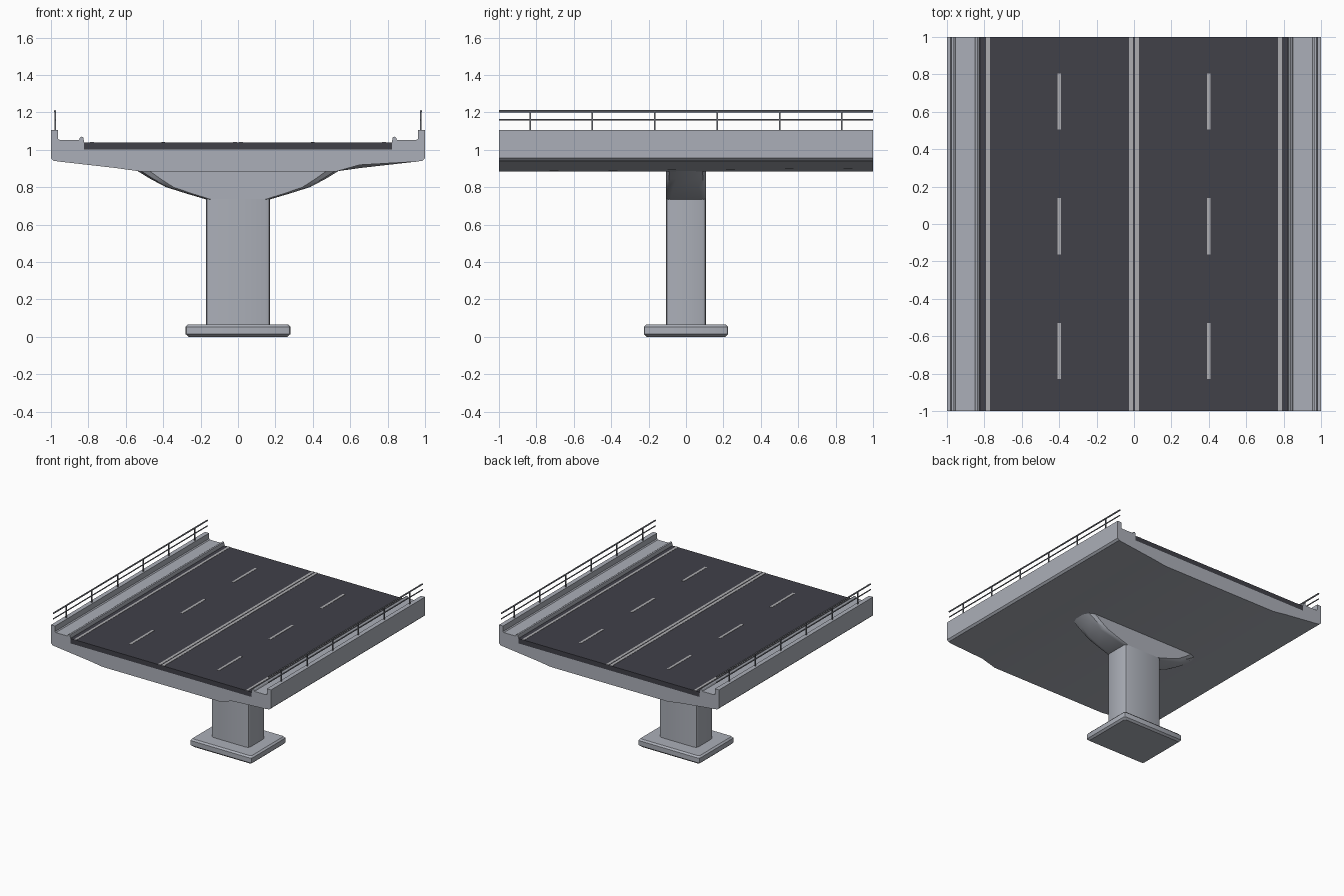
import bpy, bmesh, math

if "Cube" in bpy.data.objects:
    bpy.data.objects.remove(bpy.data.objects["Cube"])


def material(name, rgb):
    m = bpy.data.materials.new(name)
    m.diffuse_color = (*rgb, 1)
    m.use_nodes = True
    m.node_tree.nodes["Principled BSDF"].inputs["Base Color"].default_value = m.diffuse_color
    return m


CONCRETE = material("concrete grey", (0.41, 0.43, 0.48))
ASPHALT = material("asphalt dark", (0.052, 0.052, 0.066))
PAINT = material("road paint", (0.42, 0.42, 0.44))
STEEL = material("railing steel", (0.19, 0.20, 0.23))


def finish(name, bm, mat, smooth=None):
    bmesh.ops.recalc_face_normals(bm, faces=bm.faces)
    me = bpy.data.meshes.new(name)
    bm.to_mesh(me)
    bm.free()
    me.materials.append(mat)
    if smooth:
        me.shade_smooth()
        me.set_sharp_from_angle(angle=math.radians(smooth))
    ob = bpy.data.objects.new(name, me)
    bpy.context.collection.objects.link(ob)
    return ob


def loft(name, rings, mat, smooth=None):
    """Skin a list of equal-length closed rings and cap both ends."""
    bm = bmesh.new()
    vs = [[bm.verts.new(p) for p in r] for r in rings]
    n = len(vs[0])
    for a, b in zip(vs, vs[1:]):
        for i in range(n):
            j = (i + 1) % n
            bm.faces.new((a[i], a[j], b[j], b[i]))
    bm.faces.new(vs[0])
    bm.faces.new(vs[-1])
    return finish(name, bm, mat, smooth)


def box(name, x0, x1, y0, y1, z0, z1, mat):
    rings = [[(x0, y0, z), (x1, y0, z), (x1, y1, z), (x0, y1, z)] for z in (z0, z1)]
    return loft(name, rings, mat)


def rounded_rect(hx, hy, cx, cy, z, steps=2):
    """Rectangle ring with elliptical corners."""
    pts = []
    for q, (sx, sy) in enumerate(((1, 1), (-1, 1), (-1, -1), (1, -1))):
        for k in range(steps + 1):
            a = math.pi / 2 * (q + k / steps)
            pts.append((sx * (hx - cx) + cx * math.cos(a),
                        sy * (hy - cy) + cy * math.sin(a), z))
    return pts


# Deck: mirrored cross-section with parapets, walkways and kerbs
half = [(0.53, 0.885), (0.65, 0.902), (0.95, 0.936), (0.985, 0.941), (1.0, 0.955),
        (1.0, 1.105), (0.963, 1.105), (0.963, 1.06), (0.955, 1.053), (0.85, 1.053),
        (0.845, 1.065), (0.838, 1.07), (0.828, 1.067), (0.823, 1.045), (0.823, 1.0)]
section = half + [(-x, z) for x, z in reversed(half)]
front = [(x, -1, 0.919 if x == 0.65 else z) for x, z in section]
loft("deck", [front, [(x, 1, z) for x, z in section]], CONCRETE, 30)

# Road surface
box("road_surface", -0.829, 0.829, -1, 1, 0.998, 1.04, ASPHALT)

# Painted lines: double centre line, edge lines and lane dashes
for s, side in ((-1, "left"), (1, "right")):
    for part, c, w in (("centre_line", 0.016, 0.011), ("edge_line", 0.78, 0.01)):
        box(f"{part}_{side}", s * c - w, s * c + w, -1, 1, 1.039, 1.042, PAINT)
    for y in (-0.68, -0.012, 0.655):
        box(f"lane_dash_{side}", s * 0.4 - 0.01, s * 0.4 + 0.01,
            y - 0.15, y + 0.15, 1.039, 1.042, PAINT)

# Railings: posts with top and middle rails
for s, side in ((-1, "left"), (1, "right")):
    x = s * 0.978
    for i in range(6):
        y = -0.8333 + i / 3
        box(f"railing_post_{side}", x - 0.004, x + 0.004, y - 0.004, y + 0.004,
            1.1, 1.203, STEEL)
    for part, z, r in (("top_rail", 1.206, 0.006), ("middle_rail", 1.16, 0.0045)):
        rings = [[(x + r * math.cos(k * math.pi / 4), y, z + r * math.sin(k * math.pi / 4))
                  for k in range(8)] for y in (-1, 1)]
        loft(f"{part}_{side}", rings, STEEL, 50)

# Pier column
loft("pier_column", [rounded_rect(0.172, 0.107, 0.025, 0.022, z) for z in (0.06, 0.736)],
     CONCRETE, 30)

# Flared pier cap under the deck
cap = ((0.172, 0.025, 0.735), (0.28, 0.03, 0.767), (0.385, 0.04, 0.8),
       (0.47, 0.055, 0.845), (0.54, 0.065, 0.888))
loft("pier_cap", [rounded_rect(w, 0.107, c, c, z) for w, c, z in cap], CONCRETE, 35)

# Footing with bevelled edges
foot = ((0.265, 0.21, 0), (0.28, 0.225, 0.014), (0.28, 0.225, 0.053), (0.268, 0.213, 0.066))
loft("footing", [rounded_rect(w, d, 0.015, 0.015, z) for w, d, z in foot], CONCRETE, 30)
